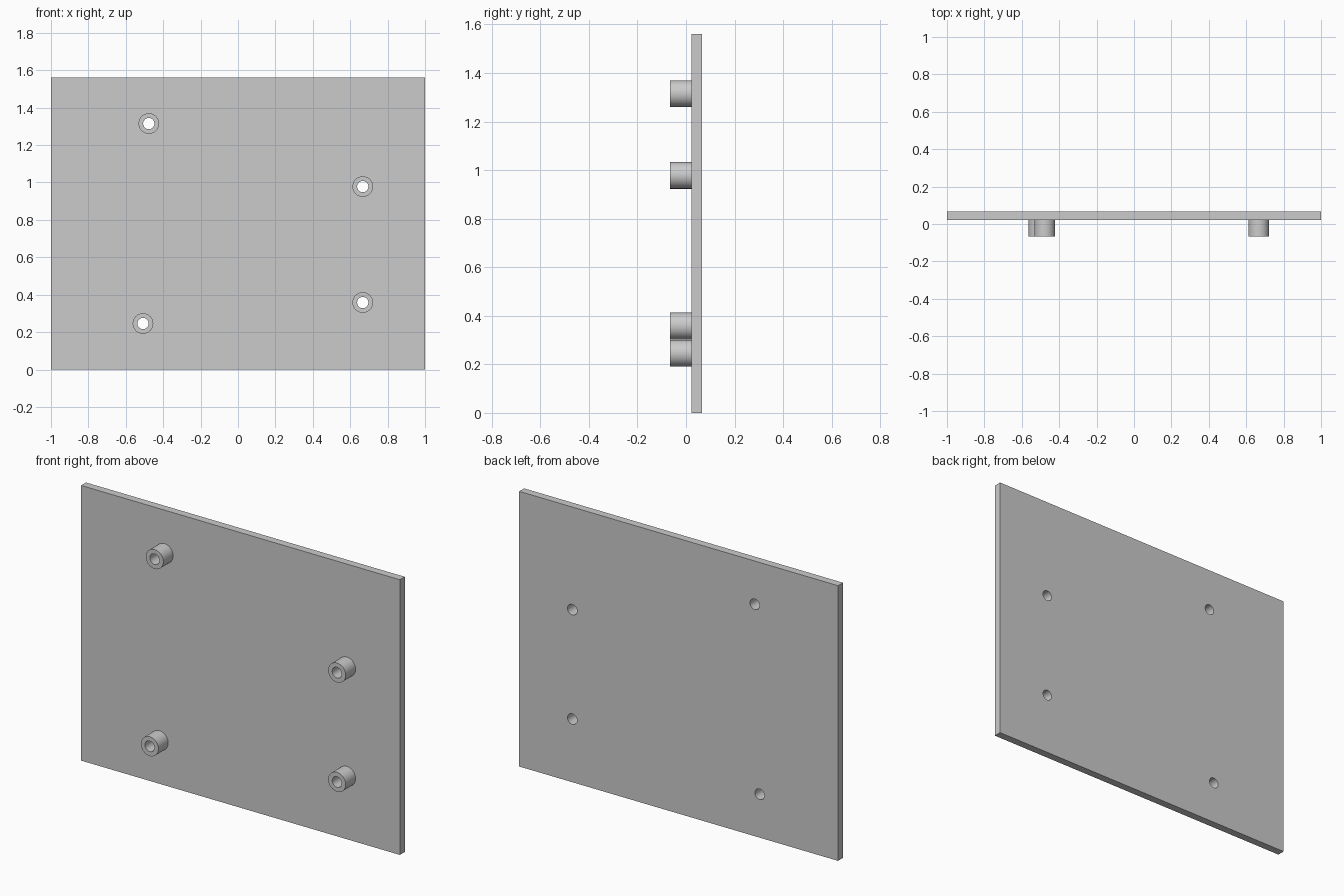
import bpy
import bmesh
import math
from mathutils import Matrix, Vector

cube = bpy.data.objects.get("Cube")
if cube:
    bpy.data.objects.remove(cube, do_unlink=True)

WIDTH, HEIGHT = 2.0, 1.56
FRONT, SEAM, BACK = -0.066, 0.022, 0.066
OUTER_R, HOLE_R, SIDES = 0.055, 0.03, 48
MOUNTS = {
    "upper_right": (-0.477, 1.315),
    "lower_right": (-0.508, 0.246),
    "upper_left": (0.667, 0.978),
    "lower_left": (0.667, 0.358),
}

grey = bpy.data.materials.new("plain_grey")
grey.use_nodes = True
colour = (0.6, 0.6, 0.6, 1.0)
grey.diffuse_color = colour
grey.node_tree.nodes["Principled BSDF"].inputs["Base Color"].default_value = colour


def add_object(name, bm):
    bmesh.ops.recalc_face_normals(bm, faces=bm.faces)
    mesh = bpy.data.meshes.new(name)
    bm.to_mesh(mesh)
    bm.free()
    mesh.materials.append(grey)
    obj = bpy.data.objects.new(name, mesh)
    bpy.context.collection.objects.link(obj)
    return obj


def smooth(obj):
    bpy.ops.object.select_all(action="DESELECT")
    obj.select_set(True)
    bpy.context.view_layer.objects.active = obj
    bpy.ops.object.shade_smooth_by_angle(angle=math.radians(30))


# Flat upright panel
bm = bmesh.new()
size = Matrix.Diagonal((WIDTH, BACK - SEAM, HEIGHT, 1))
place = Matrix.Translation((0, (SEAM + BACK) / 2, HEIGHT / 2))
bmesh.ops.create_cube(bm, size=1, matrix=place @ size)
panel = add_object("panel", bm)

# Screw holes through the panel, all drilled by one cutter
bm = bmesh.new()
for x, z in MOUNTS.values():
    turn = Matrix.Rotation(math.pi / 2, 4, "X")
    spot = Matrix.Translation((x, (SEAM + BACK) / 2, z))
    bmesh.ops.create_cone(bm, cap_ends=True, segments=SIDES, radius1=HOLE_R,
                          radius2=HOLE_R, depth=0.2, matrix=spot @ turn)
cutter = add_object("hole_cutter", bm)
cutter.hide_render = True
drill = panel.modifiers.new("holes", "BOOLEAN")
drill.operation = "DIFFERENCE"
drill.solver = "EXACT"
drill.object = cutter
bpy.context.view_layer.update()
bpy.context.view_layer.objects.active = panel
bpy.ops.object.modifier_apply(modifier=drill.name)
bpy.data.objects.remove(cutter, do_unlink=True)
smooth(panel)

# Hollow standoffs: a bore, front ring and outer wall turned around the hole axis
for label, (x, z) in MOUNTS.items():
    bm = bmesh.new()
    profile = [(HOLE_R, SEAM), (HOLE_R, FRONT), (OUTER_R, FRONT), (OUTER_R, SEAM)]
    verts = [bm.verts.new((x + r, y, z)) for r, y in profile]
    edges = [bm.edges.new(pair) for pair in zip(verts, verts[1:])]
    bmesh.ops.spin(bm, geom=verts + edges, cent=Vector((x, 0, z)), axis=(0, 1, 0),
                   angle=math.tau, steps=SIDES, use_merge=True)
    bmesh.ops.remove_doubles(bm, verts=bm.verts, dist=0.0001)
    standoff = add_object(label + "_standoff", bm)
    # Turn the open shell outward if its front ring faces backward
    ring = min(standoff.data.polygons, key=lambda f: f.center.y)
    if ring.normal.y > 0:
        standoff.data.flip_normals()
    smooth(standoff)
